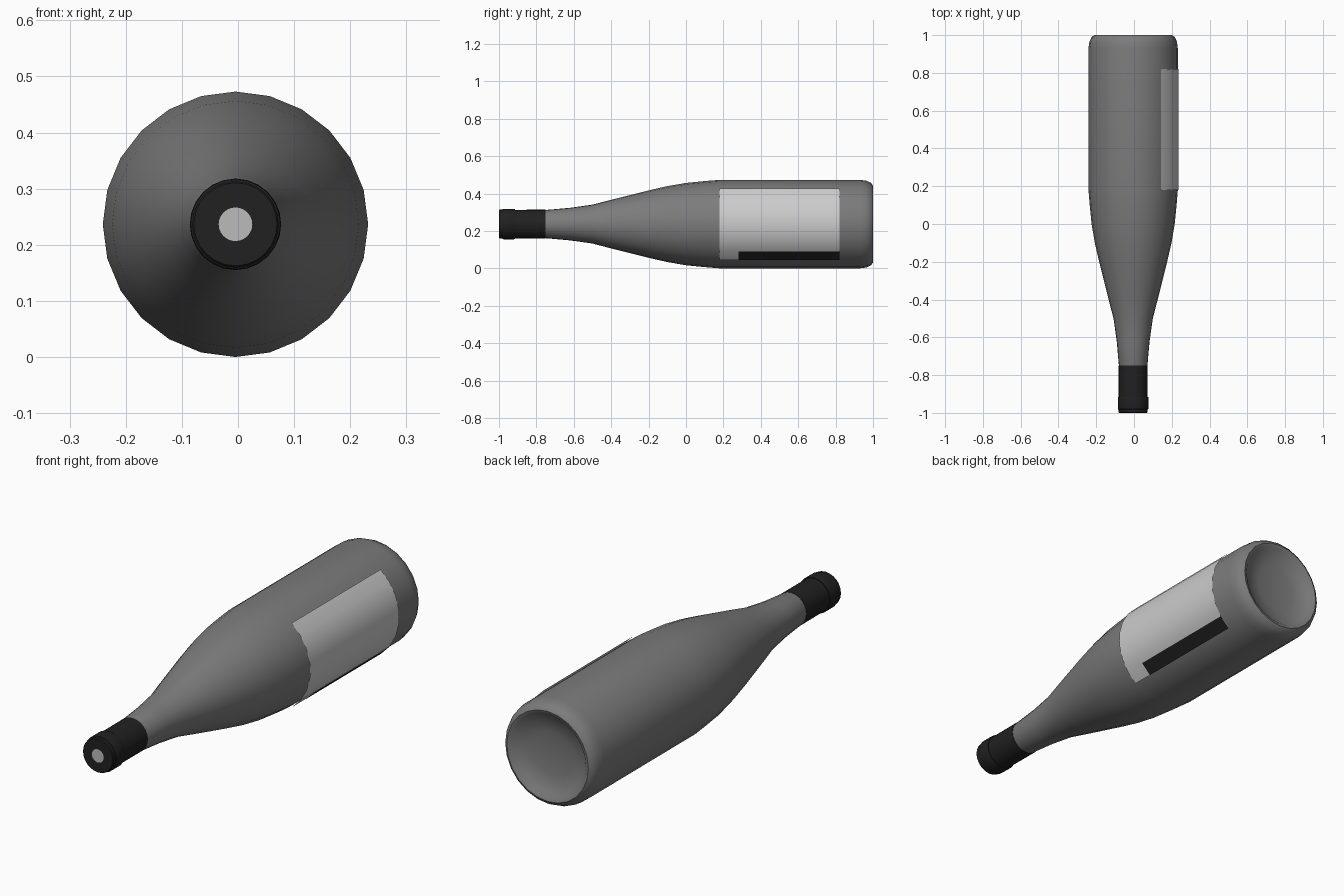
import bpy, bmesh, math
from mathutils import Vector

default = bpy.data.objects.get("Cube")
if default:
    bpy.data.objects.remove(default, do_unlink=True)

CENTRE = Vector((-0.0045, 0, 0.2365))   # axis of the lying bottle
SIDES = 24


def material(name, grey):
    mat = bpy.data.materials.new(name)
    mat.use_nodes = True
    colour = (grey, grey, grey, 1)
    mat.diffuse_color = colour
    mat.node_tree.nodes["Principled BSDF"].inputs["Base Color"].default_value = colour
    return mat


def finish(name, bm, mat, angle=35):
    mesh = bpy.data.meshes.new(name)
    bm.to_mesh(mesh)
    bm.free()
    mesh.materials.append(mat)
    obj = bpy.data.objects.new(name, mesh)
    obj.location = CENTRE
    bpy.context.collection.objects.link(obj)
    bpy.ops.object.select_all(action='DESELECT')
    obj.select_set(True)
    bpy.context.view_layer.objects.active = obj
    bpy.ops.object.shade_smooth_by_angle(angle=math.radians(angle))
    return obj


def lathe(name, profile, mat):
    """Spin (y, radius) points about the y axis."""
    bm = bmesh.new()
    verts = [bm.verts.new((0, y, r)) for y, r in profile]
    edges = [bm.edges.new(pair) for pair in zip(verts, verts[1:])]
    bmesh.ops.spin(bm, geom=verts + edges, cent=(0, 0, 0), axis=(0, 1, 0),
                   angle=math.tau, steps=SIDES, use_duplicate=False)
    bmesh.ops.remove_doubles(bm, verts=bm.verts, dist=0.0001)
    bmesh.ops.recalc_face_normals(bm, faces=bm.faces)
    return finish(name, bm, mat)


def curved_panel(name, radius, start, end, y0, y1, mat):
    """Sheet wrapped round the +x side, one facet per bottle side."""
    bm = bmesh.new()
    steps = round((end - start) / (360 / SIDES))
    rows = []
    for i in range(steps + 1):
        a = math.radians(start + (end - start) * i / steps)
        x, z = radius * math.cos(a), radius * math.sin(a)
        rows.append([bm.verts.new((x, y, z)) for y in (y0, y1)])
    for a, b in zip(rows, rows[1:]):
        bm.faces.new((a[0], a[1], b[1], b[0]))
    return finish(name, bm, mat)


glass = material("grey_glass", 0.2)
foil = material("black_foil", 0.015)
paper = material("label_paper", 0.65)
ink = material("label_ink", 0.015)
stopper = material("stopper_grey", 0.5)

# Glass body with rounded heel and shallow hollow base
lathe("bottle_body", [
    (-0.77, 0.07), (-0.75, 0.0755), (-0.62, 0.087), (-0.5, 0.104),
    (-0.4, 0.13), (-0.3, 0.155), (-0.2, 0.18), (-0.1, 0.203),
    (0, 0.22), (0.1, 0.23), (0.18, 0.2365), (0.93, 0.2365),
    (0.965, 0.232), (0.99, 0.22), (1, 0.205), (0.995, 0.19),
    (0.98, 0.175), (0.965, 0.1), (0.96, 0)], glass)

# Foil capsule with raised lip
lathe("neck_foil", [
    (-0.75, 0.0745), (-0.75, 0.077), (-0.915, 0.0765), (-0.915, 0.08),
    (-0.92, 0.0815), (-0.975, 0.0815), (-0.98, 0.08), (-0.982, 0.077),
    (-0.996, 0.077), (-1, 0.074), (-1, 0.03)], foil)

# Pale disc at the mouth
lathe("mouth_disc", [(-0.99, 0.03), (-1, 0.03), (-1, 0)], stopper)

# Paper label and its dark lower strip
curved_panel("label", 0.2415, -52.5, 52.5, 0.18, 0.82, paper)
curved_panel("label_strip", 0.2425, -52.5, -37.5, 0.28, 0.82, ink)
